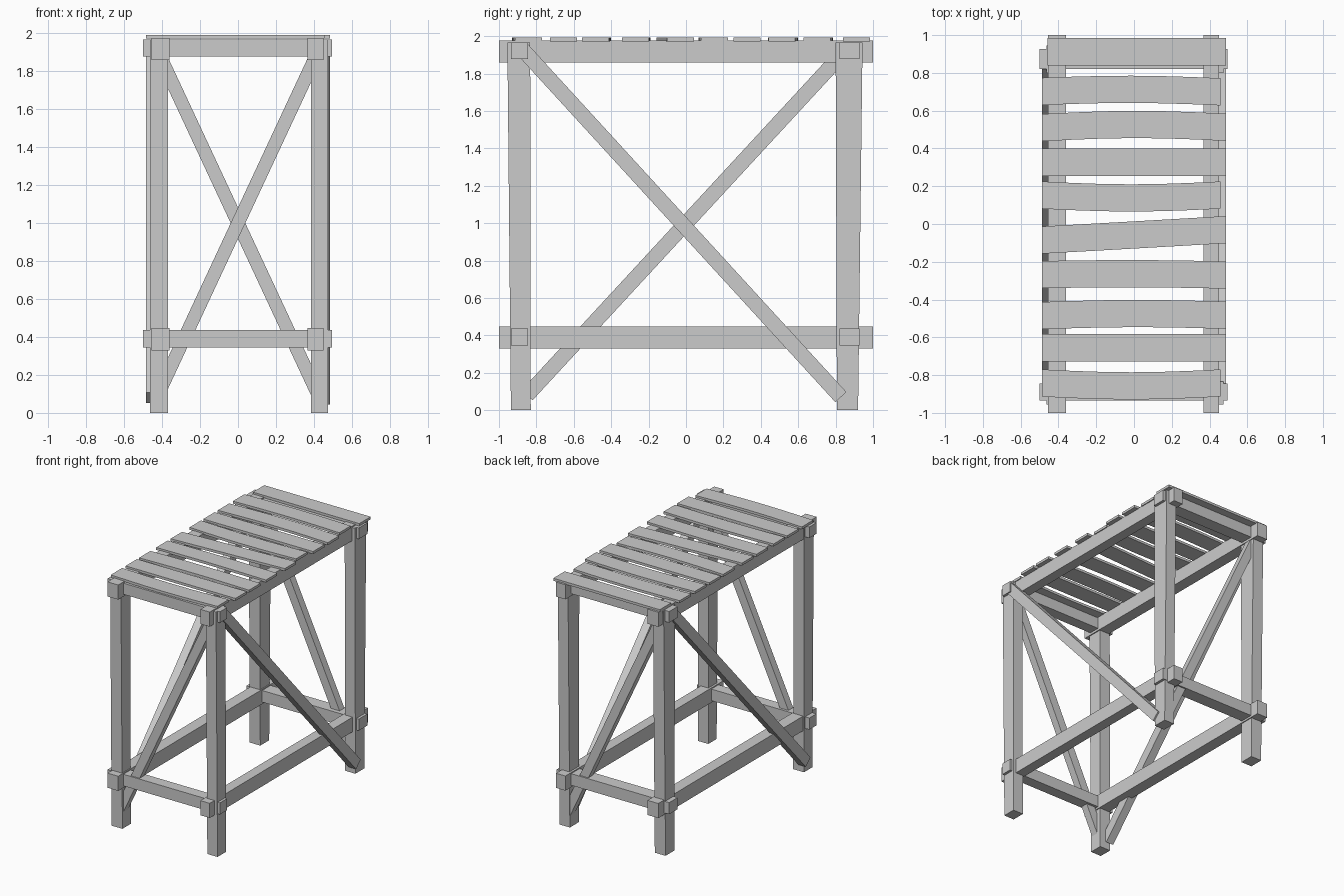
import bpy, bmesh, math
from mathutils import Vector

if "Cube" in bpy.data.objects:
    bpy.data.objects.remove(bpy.data.objects["Cube"])


def make(name, verts, faces):
    me = bpy.data.meshes.new(name)
    me.from_pydata(verts, [], faces)
    bm = bmesh.new()
    bm.from_mesh(me)
    bmesh.ops.recalc_face_normals(bm, faces=bm.faces)
    bm.to_mesh(me)
    bm.free()
    ob = bpy.data.objects.new(name, me)
    bpy.context.collection.objects.link(ob)
    return ob


def loft(name, rings):
    """Skin a row of four-cornered rings and cap both ends."""
    verts = [v for r in rings for v in r]
    n = len(rings)
    faces = [(0, 1, 2, 3), tuple(4 * (n - 1) + i for i in range(4))]
    for k in range(n - 1):
        for i in range(4):
            a, b = 4 * k + i, 4 * k + (i + 1) % 4
            faces.append((a, b, b + 4, a + 4))
    return make(name, verts, faces)


def rect(x0, x1, y0, y1, z):
    return [(x0, y0, z), (x1, y0, z), (x1, y1, z), (x0, y1, z)]


def box(name, x, y, z):
    return loft(name, [rect(*x, *y, z[0]), rect(*x, *y, z[1])])


def brace(name, start, end, normal, width, depth):
    """Slanted square-cut bar lying in the plane facing normal."""
    a, b, n = Vector(start), Vector(end), Vector(normal)
    side = (b - a).normalized().cross(n) * width / 2
    n = n * depth / 2
    loft(name, [[p + side + n, p - side + n, p - side - n, p + side - n] for p in (a, b)])


left, right = (-0.455, -0.36), (0.367, 0.45)

# Legs, slightly wider at the top
for side, x0, x1 in (("left", -0.463, -0.368), ("right", 0.384, 0.474)):
    loft(f"front_leg_{side}", [rect(x0, x1, -0.936, -0.83, 0), rect(x0, x1, -0.955, -0.833, 1.967)])
    loft(f"back_leg_{side}", [rect(x0, x1, 0.807, 0.92, 0), rect(x0, x1, 0.80, 0.944, 1.967)])

# Long rails and stretchers running front to back
for side, x in (("left", left), ("right", right)):
    box(f"long_stretcher_{side}", x, (-1, 1), (0.33, 0.447))
    box(f"long_top_rail_{side}", x, (-1, 1), (1.86, 1.977))

# Short rails and stretchers running across
for end, y in (("front", (-0.935, -0.845)), ("back", (0.82, 0.927))):
    box(f"cross_stretcher_{end}", (-0.5, 0.495), y, (0.345, 0.438))
    box(f"cross_top_rail_{end}", (-0.5, 0.495), y, (1.878, 1.967))

# Diagonal braces, one on each side
brace("brace_right", (0.453, -0.875, 1.93), (0.453, 0.828, 0.07), (1, 0, 0), 0.08, 0.066)
brace("brace_left", (-0.453, 0.85, 1.92), (-0.453, -0.85, 0.08), (1, 0, 0), 0.08, 0.066)
brace("brace_front", (-0.42, -0.895, 0.10), (0.42, -0.895, 1.90), (0, 1, 0), 0.07, 0.06)
brace("brace_back", (0.42, 0.885, 0.10), (-0.42, 0.885, 1.90), (0, 1, 0), 0.07, 0.06)

# Top slats: x start, x end, centre y at left / middle / right
slats = [
    (-0.457, 0.486, 0.912, 0.912, 0.912),
    (-0.486, 0.457, 0.702, 0.713, 0.700),
    (-0.486, 0.486, 0.510, 0.527, 0.512),
    (-0.486, 0.486, 0.327, 0.327, 0.327),
    (-0.486, 0.457, 0.153, 0.138, 0.153),
    (-0.486, 0.486, -0.085, -0.058, -0.030),
    (-0.486, 0.486, -0.268, -0.263, -0.270),
    (-0.486, 0.486, -0.485, -0.474, -0.483),
    (-0.486, 0.486, -0.655, -0.655, -0.655),
    (-0.486, 0.457, -0.842, -0.857, -0.842),
]
for i, (x0, x1, ya, ym, yb) in enumerate(slats, 1):
    rings = []
    for k in range(7):
        t = k / 6
        x = x0 + (x1 - x0) * t
        y = ya + (yb - ya) * t + (ym - (ya + yb) / 2) * math.sin(math.pi * t)
        rings.append([(x, y - 0.072, 1.972), (x, y + 0.072, 1.972),
                      (x, y + 0.072, 1.992), (x, y - 0.072, 1.992)])
    loft(f"top_slat_{i}", rings)
